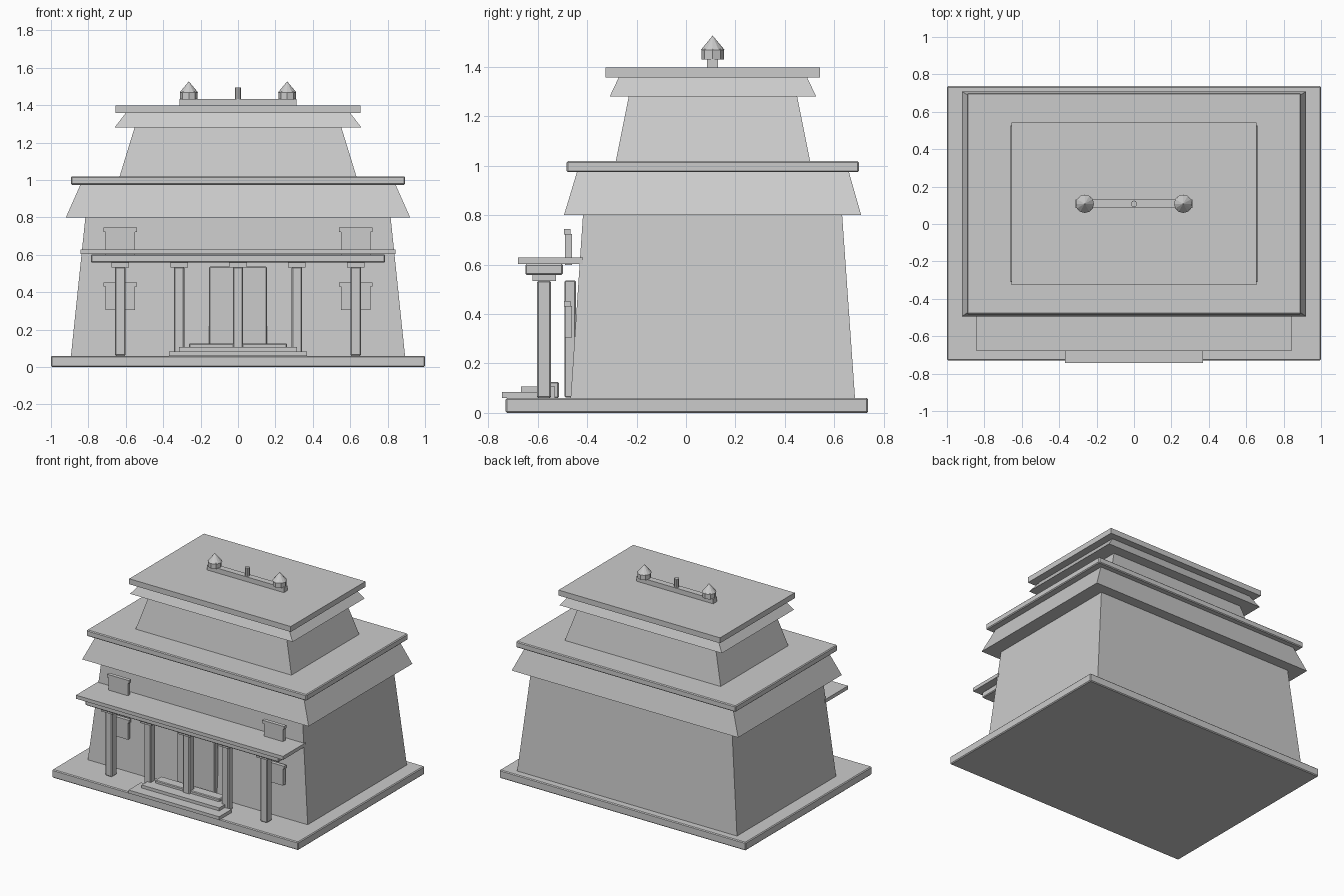
import bpy, bmesh, math

if "Cube" in bpy.data.objects:
    bpy.data.objects.remove(bpy.data.objects["Cube"])

stone = bpy.data.materials.new("light_grey_stone")
stone.diffuse_color = (0.6, 0.6, 0.6, 1)
stone.use_nodes = True
stone.node_tree.nodes["Principled BSDF"].inputs["Base Color"].default_value = stone.diffuse_color


def finish(name, bm, bevel=0.0):
    bmesh.ops.recalc_face_normals(bm, faces=bm.faces)
    if bevel:
        bmesh.ops.bevel(bm, geom=list(bm.edges), offset=bevel, segments=1,
                        affect='EDGES', profile=0.5)
    me = bpy.data.meshes.new(name)
    bm.to_mesh(me)
    bm.free()
    me.materials.append(stone)
    ob = bpy.data.objects.new(name, me)
    bpy.context.collection.objects.link(ob)
    return ob


def frustum(name, low, high, bevel=0.0):
    """Rectangular frustum; low / high = (x0, x1, y0, y1, z)."""
    bm = bmesh.new()
    rings = []
    for x0, x1, y0, y1, z in (low, high):
        rings.append([bm.verts.new((x, y, z)) for x, y in
                      ((x0, y0), (x1, y0), (x1, y1), (x0, y1))])
    a, b = rings
    bm.faces.new(a[::-1])
    bm.faces.new(b)
    for i in range(4):
        j = (i + 1) % 4
        bm.faces.new((a[i], a[j], b[j], b[i]))
    return finish(name, bm, bevel)


def box(name, cx, hx, y0, y1, z0, z1, bevel=0.0):
    r = (cx - hx, cx + hx, y0, y1)
    return frustum(name, r + (z0,), r + (z1,), bevel)


def cone(name, x, y, r0, r1, z0, z1, sides):
    bm = bmesh.new()
    bmesh.ops.create_cone(bm, cap_ends=True, segments=sides, radius1=r0,
                          radius2=r1, depth=z1 - z0)
    bmesh.ops.translate(bm, verts=bm.verts, vec=(x, y, (z0 + z1) / 2))
    return finish(name, bm)


# Ground platform
box("base_platform", 0, 1.0, -0.73, 0.737, 0, 0.06, 0.006)

# Lower storey: battered walls, flared frieze, flat roof slab
frustum("lower_walls", (-0.893, 0.893, -0.467, 0.684, 0.06),
        (-0.816, 0.816, -0.417, 0.632, 0.80))
frustum("lower_frieze", (-0.92, 0.92, -0.494, 0.709, 0.80),
        (-0.842, 0.842, -0.441, 0.659, 0.976))
box("lower_roof", 0, 0.893, -0.483, 0.70, 0.974, 1.019, 0.006)

# Upper storey
frustum("upper_walls", (-0.633, 0.633, -0.284, 0.502, 1.019),
        (-0.553, 0.553, -0.232, 0.45, 1.28))
frustum("upper_frieze", (-0.66, 0.66, -0.309, 0.527, 1.28),
        (-0.60, 0.60, -0.272, 0.49, 1.358))
box("upper_roof", 0, 0.656, -0.325, 0.542, 1.358, 1.398)

# Roof ornament: rail, centre post, two capped finials
RY = 0.108
box("ornament_rail", 0, 0.312, RY - 0.022, RY + 0.022, 1.398, 1.433)
cone("ornament_post", 0, RY, 0.017, 0.017, 1.433, 1.494, 10)
for side, s in (("left", -1), ("right", 1)):
    cone("finial_drum_" + side, s * 0.263, RY, 0.046, 0.046, 1.43, 1.472, 8)
    cone("finial_cap_" + side, s * 0.263, RY, 0.049, 0, 1.468, 1.527, 12)

# Porch: five columns with capitals, beam and canopy
for i in range(5):
    x = (i - 2) * 0.315
    box(f"column_{i + 1}", x, 0.028, -0.603, -0.546, 0.06, 0.535, 0.006)
    box(f"capital_{i + 1}", x, 0.047, -0.622, -0.527, 0.533, 0.56)
box("porch_beam", 0, 0.786, -0.65, -0.498, 0.559, 0.602, 0.005)
box("porch_canopy", 0, 0.841, -0.679, -0.417, 0.603, 0.629)

# Entrance steps and door
box("step_lower", 0, 0.368, -0.744, -0.60, 0.06, 0.084)
box("step_middle", 0, 0.315, -0.668, -0.53, 0.06, 0.106)
box("step_upper", 0, 0.262, -0.59, -0.515, 0.06, 0.126, 0.005)
box("door", 0, 0.155, -0.492, -0.446, 0.062, 0.536, 0.005)

# Windows with lintels, two rows on each side of the front
for row, z in (("lower", 0.306), ("upper", 0.598)):
    for side, s in (("left", -1), ("right", 1)):
        n = f"{row}_{side}"
        box("window_" + n, s * 0.63, 0.078, -0.489, -0.462, z, z + 0.127)
        box("lintel_" + n, s * 0.63, 0.089, -0.494, -0.467, z + 0.125, z + 0.147)
